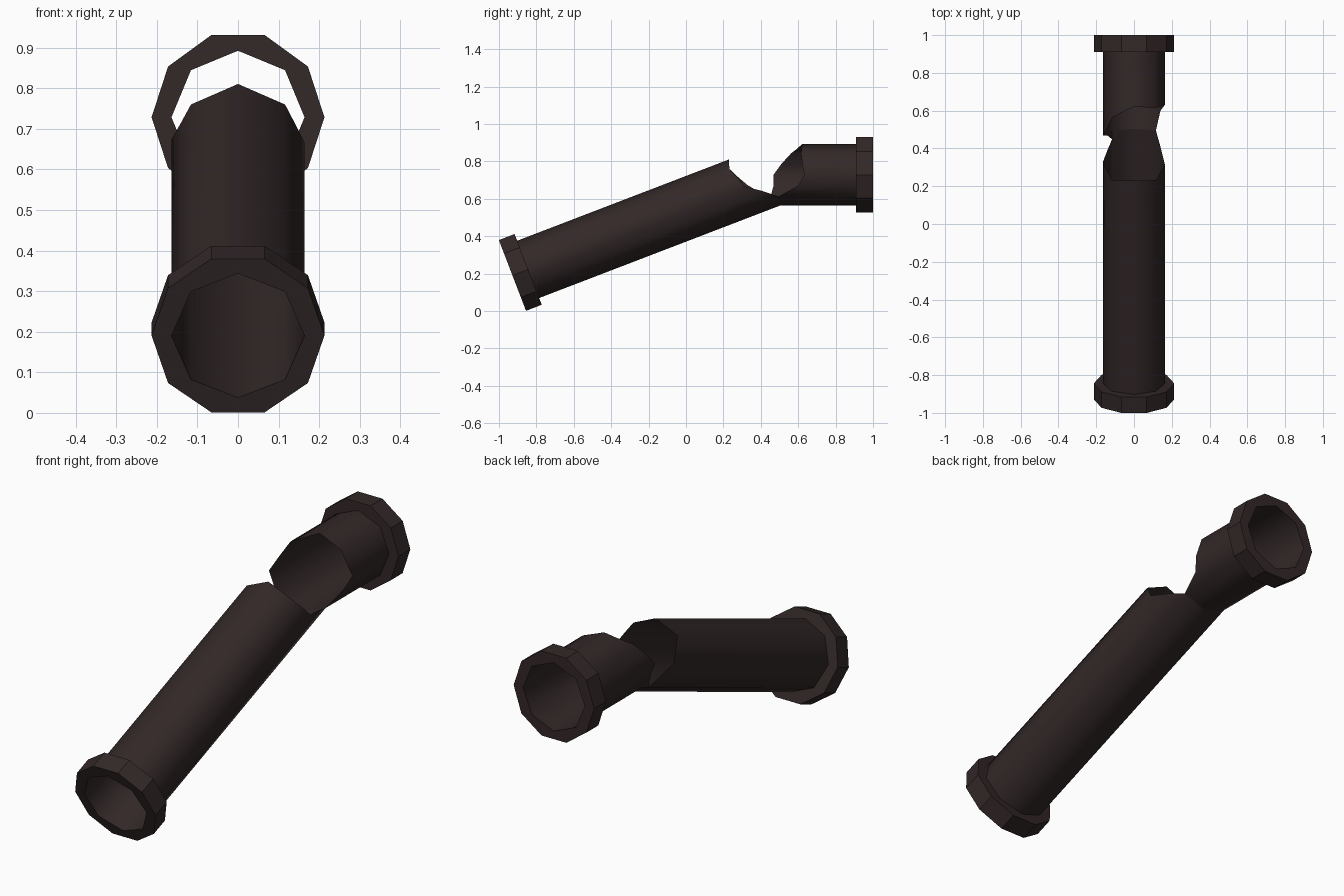
import bpy, bmesh
from math import sin, cos, pi, radians
from mathutils import Vector

if "Cube" in bpy.data.objects:
    bpy.data.objects.remove(bpy.data.objects["Cube"])

mat = bpy.data.materials.new("dark brown iron")
mat.diffuse_color = (0.033, 0.021, 0.021, 1)
mat.use_nodes = True
mat.node_tree.nodes["Principled BSDF"].inputs["Base Color"].default_value = mat.diffuse_color

R, FR, THICK = 0.164, 0.213, 0.09
X = Vector((1, 0, 0))
TILT = radians(21)
# frames: origin, axis along the pipe, up direction
LOW = (Vector((0, -0.928, 0.1905)), Vector((0, cos(TILT), sin(TILT))), Vector((0, -sin(TILT), cos(TILT))))
UP = (Vector((0, 0, 0.7285)), Vector((0, 1, 0)), Vector((0, 0, 1)))


def poly_r(r, n, a):
    """Radius of a regular n-gon at angle a (a vertex lies at angle 0)."""
    step = 2 * pi / n
    return r * cos(pi / n) / cos(a % step - pi / n)


def point(frame, s, a, r, n):
    o, d, u = frame
    k = poly_r(r, n, a)
    return o + d * s + X * (k * cos(a)) + u * (k * sin(a))


def finish(name, bm, smooth):
    bmesh.ops.remove_doubles(bm, verts=bm.verts, dist=0.0005)
    me = bpy.data.meshes.new(name)
    bm.to_mesh(me)
    bm.free()
    me.materials.append(mat)
    for p in me.polygons:
        p.use_smooth = smooth
    bpy.context.collection.objects.link(bpy.data.objects.new(name, me))


def strip(bm, first, last):
    """Quads between two closed rings."""
    n = len(first)
    for i in range(n):
        j = (i + 1) % n
        bm.faces.new((first[i], last[i], last[j], first[j]))


def flange(name, frame, s0):
    angs = sorted({i * 36 for i in range(10)} | {i * 45 for i in range(8)})
    bm = bmesh.new()
    ring = lambda s, r, n: [bm.verts.new(point(frame, s, radians(a), r, n)) for a in angs]
    o0, o1 = ring(s0, FR, 10), ring(s0 + THICK, FR, 10)
    i0, i1 = ring(s0, R, 8), ring(s0 + THICK, R, 8)
    strip(bm, i0, o0)
    strip(bm, o0, o1)
    strip(bm, o1, i1)
    finish(name, bm, False)


COLS = [i * pi / 8 for i in range(16)]   # octagon corners and side middles


def mitre(a):
    """Distance along the lower pipe where it meets the upper pipe."""
    k = poly_r(R, 8, a) * sin(a)
    return (UP[0].z + k - LOW[0].z - LOW[2].z * k) / LOW[1].z


# broken ends, one distance per column; None = meets the other pipe
low_end = [1.328, 1.31, 1.287, 1.295, 1.303, 1.295, 1.287, 1.315,
           1.347, 1.392, 1.43, None, None, None, None, 1.41]
up_start = [0.632, 0.622, 0.615, 0.618, 0.62, 0.595, 0.563, 0.51,
            0.468, 0.468, None, None, None, None, None, 0.60]
low_end = [mitre(a) if s is None else s for s, a in zip(low_end, COLS)]
up_start = [point(LOW, mitre(a), a, R, 8).y if s is None else s
            for s, a in zip(up_start, COLS)]

# long tilted pipe
bm = bmesh.new()
start = [bm.verts.new(point(LOW, 0, a, R, 8)) for a in COLS]
end = [bm.verts.new(point(LOW, s, a, R, 8)) for s, a in zip(low_end, COLS)]
strip(bm, start, end)
finish("lower_pipe", bm, True)

# short level pipe
bm = bmesh.new()
start = [bm.verts.new(point(UP, s, a, R, 8)) for s, a in zip(up_start, COLS)]
end = [bm.verts.new(point(UP, 1.0, a, R, 8)) for a in COLS]
strip(bm, start, end)
finish("upper_pipe", bm, True)

# torn scrap at the left end of the bend
bm = bmesh.new()
notch = bm.verts.new(point(LOW, low_end[10], COLS[10], R, 8))
c9, c10, c11 = [bm.verts.new(point(UP, up_start[i], COLS[i], R, 8)) for i in (9, 10, 11)]
bm.faces.new((notch, c10, c9))
bm.faces.new((notch, c11, c10))
bmesh.ops.recalc_face_normals(bm, faces=bm.faces)
if sum(f.normal.x for f in bm.faces) > 0:
    bmesh.ops.reverse_faces(bm, faces=bm.faces)
finish("torn_edge", bm, False)

# end collars
flange("lower_collar", LOW, 0)
flange("upper_collar", UP, 1.0 - THICK)
